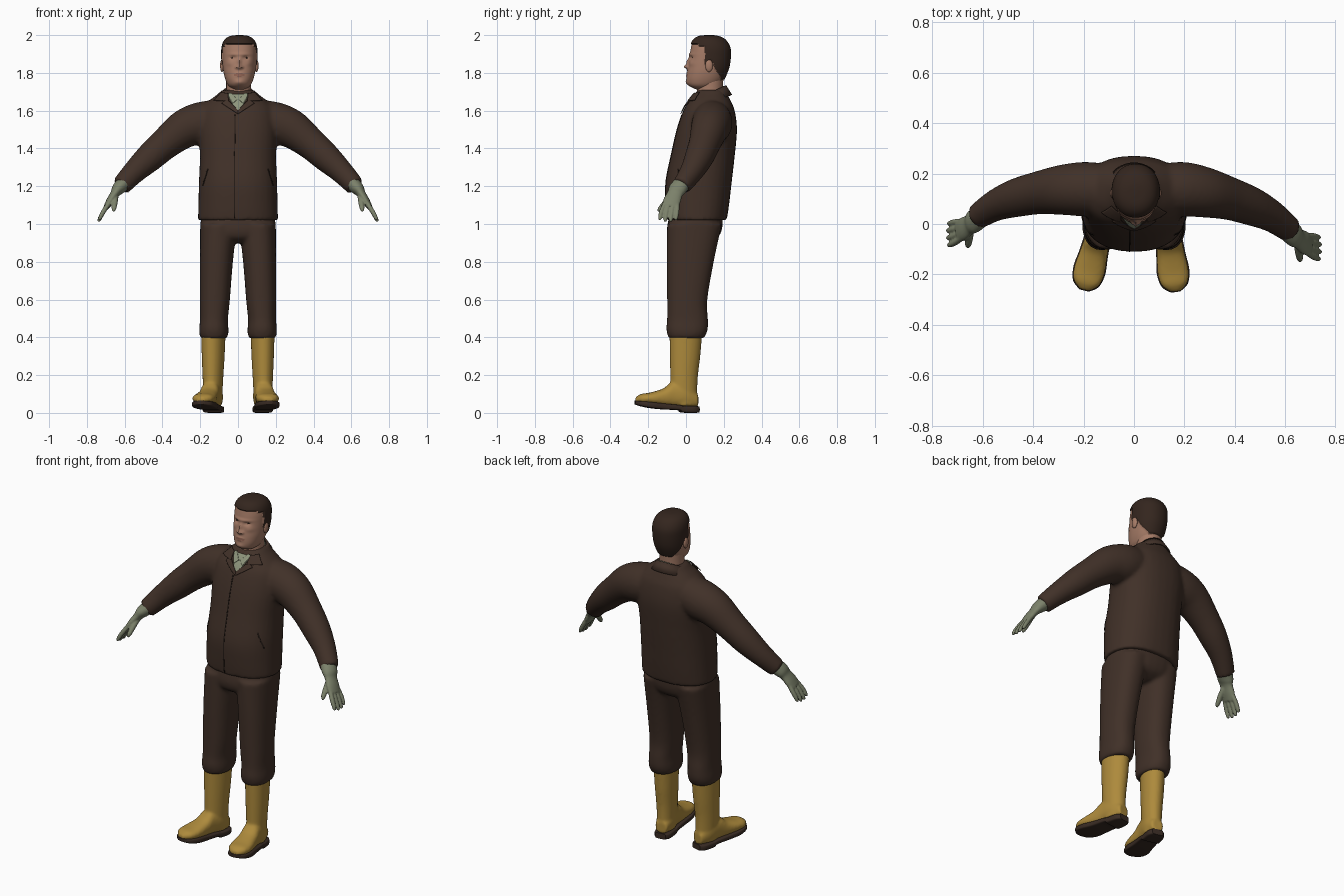
import bpy, bmesh, math
from mathutils import Vector, Matrix

if "Cube" in bpy.data.objects:
    bpy.data.objects.remove(bpy.data.objects["Cube"])


def material(name, rgb):
    m = bpy.data.materials.new(name)
    m.use_nodes = True
    m.diffuse_color = (*rgb, 1)
    m.node_tree.nodes["Principled BSDF"].inputs["Base Color"].default_value = (*rgb, 1)
    return m


BROWN = material("dark brown cloth", (0.052, 0.03, 0.021))
SEAM = material("seam brown", (0.018, 0.011, 0.008))
YELLOW = material("mustard rubber", (0.42, 0.255, 0.045))
SOLE = material("sole brown", (0.04, 0.024, 0.017))
GREY = material("grey green glove", (0.2, 0.22, 0.145))
SHIRT = material("pale green shirt", (0.27, 0.3, 0.2))
SKIN = material("skin", (0.38, 0.2, 0.135))
LIP = material("lip", (0.29, 0.13, 0.09))
HAIR = material("dark brown hair", (0.034, 0.019, 0.013))


def spline(rows, steps):
    """Smooth interpolation between rows of numbers."""
    out = []
    for i in range(len(rows) - 1):
        a, b, c, d = (rows[max(0, min(len(rows) - 1, i + k))] for k in (-1, 0, 1, 2))
        for s in range(steps):
            t = s / steps
            out.append([q + 0.5 * t * (r - p + t * (2 * p - 5 * q + 4 * r - w + t * (3 * (q - r) + w - p)))
                        for p, q, r, w in zip(a, b, c, d)])
    return out + [list(rows[-1])]


def loft(bm, rows, axis=None, wide=(1, 0, 0), n=32, power=2.0, steps=5, place=None):
    """Skin rings given as x, y, z, half width, half depth."""
    rows = spline(rows, steps)
    rings = []
    for i, (x, y, z, ru, rv) in enumerate(rows):
        t = Vector(axis) if axis else Vector(rows[min(i + 1, len(rows) - 1)][:3]) - Vector(rows[max(i - 1, 0)][:3])
        t.normalize()
        u = Vector(wide)
        u = (u - t * u.dot(t)).normalized()
        v = t.cross(u)
        ring = []
        for k in range(n):
            c, s = math.cos(math.tau * k / n), math.sin(math.tau * k / n)
            p = Vector((x, y, z)) + u * math.copysign(abs(c) ** (2 / power), c) * ru \
                + v * math.copysign(abs(s) ** (2 / power), s) * rv
            ring.append(bm.verts.new(place @ p if place else p))
        rings.append(ring)
    for a, b in zip(rings, rings[1:]):
        for k in range(n):
            bm.faces.new((a[k], a[(k + 1) % n], b[(k + 1) % n], b[k]))
    bm.faces.new(rings[0])
    bm.faces.new(rings[-1])


def upright(rows, cx=0):
    """Rows of z, front, back, half width and optional x become rings."""
    return [((r[4] if len(r) > 4 else cx), (r[1] + r[2]) / 2, r[0], r[3], (r[2] - r[1]) / 2) for r in rows]


def lengthwise(rows):
    """Rows of y, bottom, top, half width become rings across the foot."""
    return [(0, y, (b + t) / 2, w, (t - b) / 2) for y, b, t, w in rows]


def make(name, bm, mats, voxel=None, relax=5):
    bmesh.ops.recalc_face_normals(bm, faces=bm.faces)
    mesh = bpy.data.meshes.new(name)
    bm.to_mesh(mesh)
    bm.free()
    for m in mats:
        mesh.materials.append(m)
    ob = bpy.data.objects.new(name, mesh)
    bpy.context.collection.objects.link(ob)
    bpy.ops.object.select_all(action="DESELECT")
    ob.select_set(True)
    bpy.context.view_layer.objects.active = ob
    bpy.ops.object.shade_smooth_by_angle(angle=math.radians(50))
    if voxel:
        mod = ob.modifiers.new("blend", "REMESH")
        mod.mode, mod.voxel_size, mod.use_smooth_shade = "VOXEL", voxel, True
        mod = ob.modifiers.new("relax", "SMOOTH")
        mod.factor, mod.iterations = 0.5, relax
    return ob


def ellipsoid(name, centre, radii, mat):
    bm = bmesh.new()
    bmesh.ops.create_uvsphere(bm, u_segments=20, v_segments=12, radius=1,
                              matrix=Matrix.Translation(centre) @ Matrix.Diagonal((*radii, 1)))
    return make(name, bm, [mat])


UP = (0, 0, 1)
SIDES = ((1, "left"), (-1, "right"))


def reach(s, rows):
    """Mirror an arm path; the right arm is held a little further back."""
    return [(s * x, y + (0.055 * max(0, min(1, (x - 0.2) / 0.43)) if s < 0 else 0), z, a, b)
            for x, y, z, a, b in rows]


# Jacket: trunk and both sleeves blended into one skin
bm = bmesh.new()
loft(bm, upright([(1.02, -0.1, 0.216, 0.212), (1.1, -0.107, 0.228, 0.21), (1.22, -0.108, 0.242, 0.207),
                  (1.36, -0.08, 0.258, 0.202), (1.5, -0.048, 0.27, 0.208), (1.6, -0.014, 0.258, 0.195),
                  (1.65, 0.015, 0.238, 0.155), (1.69, 0.045, 0.218, 0.105), (1.71, 0.065, 0.21, 0.085)]),
     axis=UP, power=2.3)
for s, side in SIDES:
    loft(bm, reach(s, [(0.09, 0.135, 1.56, 0.1, 0.1), (0.19, 0.138, 1.535, 0.108, 0.112),
                       (0.28, 0.125, 1.505, 0.1, 0.103), (0.38, 0.1, 1.43, 0.085, 0.085),
                       (0.47, 0.068, 1.35, 0.076, 0.076), (0.55, 0.028, 1.275, 0.062, 0.062),
                       (0.62, -0.025, 1.2, 0.05, 0.052)]), wide=(0, 1, 0))
jacket = make("jacket", bm, [BROWN], 0.011)


def plate(name, corners, mat, lift=0.003, n=14):
    """Lay a thin four-cornered patch on the front of the jacket."""
    a, b, c, d = (Vector((x, -0.5, z)) for x, z in corners)
    bm = bmesh.new()
    grid = [[bm.verts.new(a.lerp(b, i / n).lerp(d.lerp(c, i / n), j / n)) for i in range(n + 1)]
            for j in range(n + 1)]
    for j in range(n):
        for i in range(n):
            bm.faces.new((grid[j][i], grid[j][i + 1], grid[j + 1][i + 1], grid[j + 1][i]))
    ob = make(name, bm, [mat])
    mod = ob.modifiers.new("lay", "SHRINKWRAP")
    mod.target, mod.wrap_method, mod.wrap_mode = jacket, "PROJECT", "ABOVE_SURFACE"
    mod.use_project_y, mod.use_positive_direction, mod.offset = True, True, lift
    mod = ob.modifiers.new("thickness", "SOLIDIFY")
    mod.thickness, mod.offset = 0.003, 0


# Jacket front: seam, pocket slits, shirt opening and lapels
plate("front_seam", [(-0.021, 1.03), (-0.016, 1.03), (-0.014, 1.58), (-0.019, 1.58)], SEAM, 0.001)
plate("shirt_front", [(-0.005, 1.59), (0.005, 1.59), (0.058, 1.685), (-0.058, 1.685)], SHIRT)
for s, side in SIDES:
    plate(side + "_pocket_slit", [(s * 0.185, 1.2), (s * 0.19, 1.2), (s * 0.162, 1.29), (s * 0.157, 1.29)], SEAM, 0.001)
    plate(side + "_lapel", [(0, 1.58), (s * 0.085, 1.635), (s * 0.06, 1.66), (0, 1.6)], BROWN, 0.007)
    plate(side + "_collar_point", [(s * 0.05, 1.645), (s * 0.125, 1.648), (s * 0.085, 1.69), (s * 0.05, 1.685)],
          BROWN, 0.009)
    plate(side + "_shirt_collar", [(s * 0.004, 1.655), (s * 0.028, 1.635), (s * 0.055, 1.685), (s * 0.035, 1.69)],
          SHIRT, 0.006)


def collar(name, mat, top, bottom, height, drop, gap):
    """Band round the back of the neck, open at the front."""
    bm = bmesh.new()
    pairs = []
    for k in range(41):
        a = math.radians(-gap + (180 + 2 * gap) * k / 40)
        z = height + 0.035 * math.sin(a)
        pairs.append([bm.verts.new((r * math.cos(a), 0.134 + r * math.sin(a) * 0.98, z - d))
                      for r, d in ((top, 0), (bottom, drop))])
    for (a, b), (c, d) in zip(pairs, pairs[1:]):
        bm.faces.new((a, b, d, c))
    mod = make(name, bm, [mat]).modifiers.new("thickness", "SOLIDIFY")
    mod.thickness = 0.008


collar("jacket_collar", BROWN, 0.08, 0.112, 1.7, 0.05, 45)
collar("shirt_neckband", SHIRT, 0.071, 0.075, 1.695, 0.06, 75)

# Trousers: hips and both legs
bm = bmesh.new()
loft(bm, upright([(1.06, -0.085, 0.195, 0.19), (0.98, -0.1, 0.192, 0.198),
                  (0.93, -0.09, 0.17, 0.165), (0.9, -0.05, 0.12, 0.09)]), axis=UP, power=2.4)
for s, side in SIDES:
    loft(bm, upright([(1.0, -0.1, 0.19, 0.098, s * 0.102), (0.8, -0.102, 0.147, 0.087, s * 0.114),
                      (0.6, -0.1, 0.113, 0.079, s * 0.122), (0.5, -0.1, 0.116, 0.074, s * 0.127),
                      (0.45, -0.104, 0.116, 0.077, s * 0.128), (0.42, -0.1, 0.108, 0.077, s * 0.128),
                      (0.395, -0.092, 0.095, 0.069, s * 0.128)]), axis=UP, power=2.3)
make("trousers", bm, [BROWN], 0.01)

# Boots: shaft and foot blended, sole beneath, toes turned out
for s, side in SIDES:
    turn = 0.13 if s > 0 else 0.25
    place = Matrix.Translation((s * 0.13, 0, 0)) @ Matrix.Rotation(s * turn, 4, "Z")
    bm = bmesh.new()
    loft(bm, upright([(0.42, -0.088, 0.086, 0.063), (0.3, -0.086, 0.076, 0.059), (0.2, -0.084, 0.064, 0.054),
                      (0.12, -0.082, 0.06, 0.05), (0.04, -0.07, 0.06, 0.046)]), axis=UP, place=place)
    loft(bm, lengthwise([(0.062, 0.03, 0.1, 0.034), (0, 0.03, 0.15, 0.051), (-0.07, 0.03, 0.165, 0.051),
                         (-0.12, 0.035, 0.13, 0.055), (-0.19, 0.045, 0.108, 0.062),
                         (-0.24, 0.05, 0.1, 0.052), (-0.27, 0.055, 0.082, 0.02)]),
         axis=(0, 1, 0), power=2.4, place=place)
    make(side + "_boot", bm, [YELLOW], 0.008)
    bm = bmesh.new()
    loft(bm, lengthwise([(0.067, 0.002, 0.035, 0.032), (0.04, 0, 0.036, 0.048), (-0.02, 0.002, 0.038, 0.052),
                         (-0.04, 0.014, 0.042, 0.053), (-0.12, 0.018, 0.05, 0.058), (-0.19, 0.025, 0.058, 0.065),
                         (-0.245, 0.036, 0.063, 0.052), (-0.272, 0.045, 0.065, 0.018)]),
         axis=(0, 1, 0), power=5, place=place)
    make(side + "_boot_sole", bm, [SOLE])

# Gloves: cuff and palm, four fingers and a thumb
for s, side in SIDES:
    bm = bmesh.new()
    loft(bm, reach(s, [(0.605, -0.018, 1.215, 0.045, 0.04), (0.635, -0.045, 1.185, 0.047, 0.034),
                       (0.652, -0.058, 1.16, 0.041, 0.024), (0.675, -0.073, 1.125, 0.046, 0.021),
                       (0.695, -0.085, 1.092, 0.044, 0.016)]), wide=(0, 1, 0), n=20)
    for k in range(4):
        f = k / 3
        long = 0.01 * math.sin(math.pi * f)
        loft(bm, reach(s, [(0.685, -0.112 + 0.066 * f, 1.108, 0.012, 0.013),
                           (0.712, -0.13 + 0.082 * f, 1.066, 0.0125, 0.0125),
                           (0.731 + long / 2, -0.138 + 0.085 * f, 1.03 - long, 0.01, 0.01),
                           (0.734 + long / 2, -0.14 + 0.085 * f, 1.02 - long, 0.004, 0.004)]),
             wide=(0, 1, 0), n=12)
    loft(bm, reach(s, [(0.648, -0.07, 1.15, 0.016, 0.018), (0.652, -0.105, 1.118, 0.016, 0.015),
                       (0.657, -0.137, 1.082, 0.013, 0.012), (0.66, -0.147, 1.066, 0.005, 0.005)]),
         wide=(1, 0, 0), n=12)
    make(side + "_glove", bm, [GREY], 0.005, 2)

# Neck
HX = 0.007
bm = bmesh.new()
loft(bm, upright([(1.6, 0.055, 0.2, 0.07), (1.7, 0.058, 0.195, 0.066), (1.8, 0.06, 0.2, 0.066)], HX / 2), axis=UP)
make("neck", bm, [SKIN])

# Head: smooth skull, features pushed in and out of the face, hair raised
bm = bmesh.new()
loft(bm, upright([(1.712, 0.055, 0.13, 0.03), (1.732, 0.016, 0.165, 0.057), (1.76, 0.004, 0.193, 0.072),
                  (1.8, 0.006, 0.213, 0.083), (1.84, 0.012, 0.226, 0.088), (1.89, 0.019, 0.232, 0.09),
                  (1.93, 0.026, 0.23, 0.089), (1.96, 0.034, 0.216, 0.081), (1.98, 0.05, 0.195, 0.065),
                  (1.991, 0.075, 0.165, 0.04), (1.994, 0.11, 0.14, 0.008)], HX), axis=UP, n=96, power=2.15, steps=8)
bumps = [(0, 1.832, 0.013, 0.011, -0.02), (0, 1.858, 0.009, 0.02, -0.012), (0, 1.898, 0.055, 0.008, -0.005),
         (0, 1.797, 0.022, 0.005, -0.005), (0, 1.784, 0.02, 0.005, -0.004), (0, 1.75, 0.025, 0.013, -0.007)]
for s, side in SIDES:
    bumps += [(s * 0.034, 1.88, 0.016, 0.009, 0.011), (s * 0.016, 1.829, 0.006, 0.006, -0.008),
              (s * 0.052, 1.85, 0.018, 0.014, -0.004)]


def is_hair(p):
    line = 1.952 if p.y < 0.07 else 1.94 if p.y < 0.1 else 1.845 if p.y < 0.13 else 1.87 - (p.y - 0.13) * 1.9
    return p.z > max(line, 1.765)


bm.normal_update()
bmesh.ops.recalc_face_normals(bm, faces=bm.faces)
raised = [(v, v.normal.copy()) for v in bm.verts if is_hair(v.co)]
for v in bm.verts:
    if v.co.y < 0.1:
        x, z = v.co.x - HX, v.co.z
        v.co.y += sum(h * math.exp(-((x - bx) / sx) ** 2 - ((z - bz) / sz) ** 2) for bx, bz, sx, sz, h in bumps)
for v, normal in raised:
    v.co += normal * 0.006
for f in bm.faces:
    c = f.calc_center_median()
    lips = c.y < 0.05 and ((c.x - HX) / 0.028) ** 2 + ((c.z - 1.79) / 0.009) ** 2 < 1
    f.material_index = 1 if is_hair(c) else 2 if lips else 0
make("head", bm, [SKIN, HAIR, LIP])

for s, side in SIDES:
    ellipsoid(side + "_ear", (HX + s * 0.091, 0.122, 1.838), (0.011, 0.02, 0.033), SKIN)
    ellipsoid(side + "_eye", (HX + s * 0.034, 0.037, 1.88), (0.013, 0.004, 0.004), HAIR)
